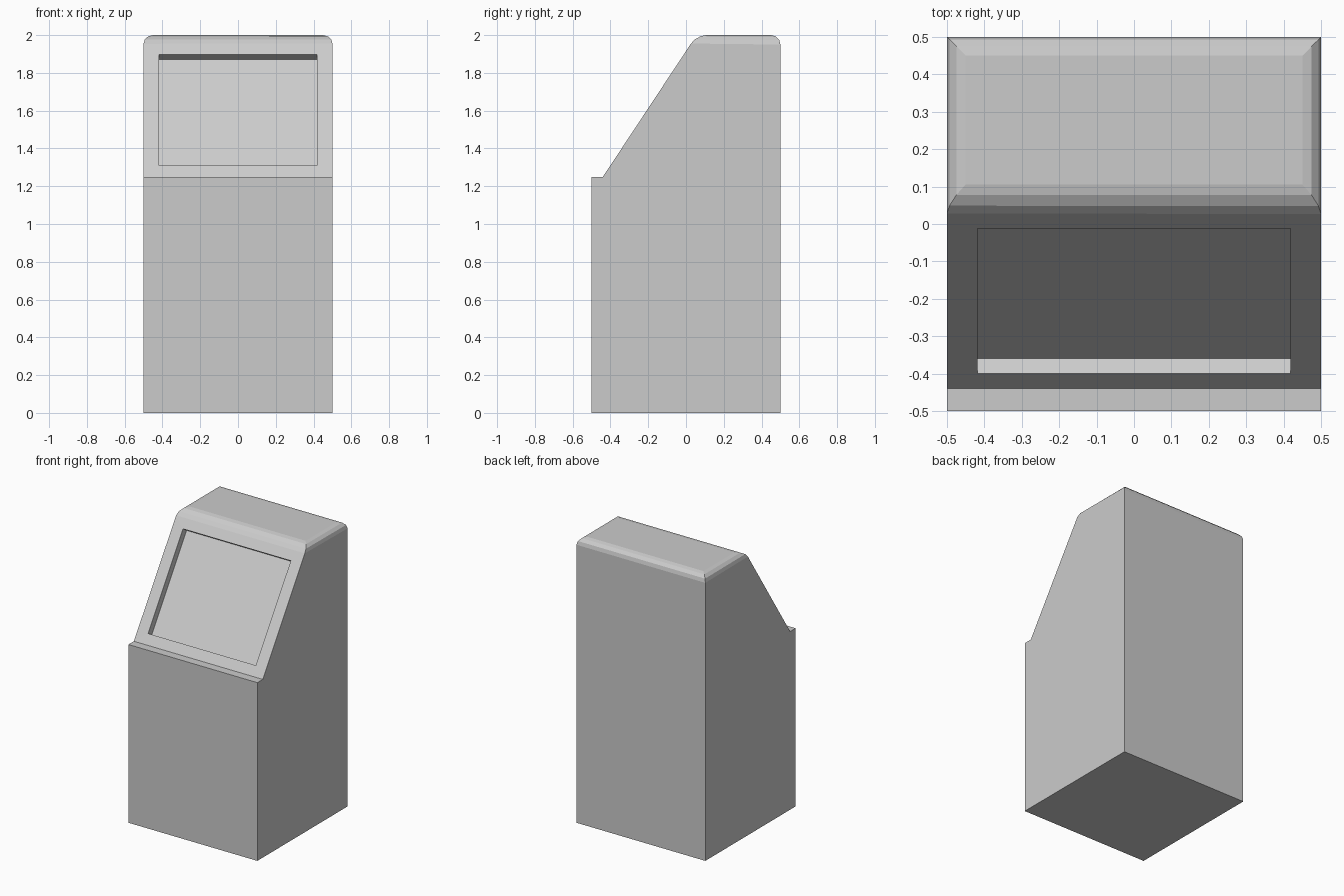
import bpy, bmesh
from mathutils import Vector

if "Cube" in bpy.data.objects:
    bpy.data.objects.remove(bpy.data.objects["Cube"])

LEDGE_Y, LEDGE_Z = -0.44, 1.25      # foot of the sloping front
CREST_Y, TOP_Z = 0.056, 2.0         # where the slope meets the top


def slope_y(z):
    return LEDGE_Y + (z - LEDGE_Z) * (CREST_Y - LEDGE_Y) / (TOP_Z - LEDGE_Z)


def find_face(bm, direction):
    direction = Vector(direction).normalized()
    faces = [f for f in bm.faces if f.normal.dot(direction) > 0.999]
    return max(faces, key=lambda f: f.calc_center_median().z)


bm = bmesh.new()

# Cabinet body: side profile swept across the width
profile = [(-0.5, 0), (0.5, 0), (0.5, TOP_Z), (CREST_Y, TOP_Z),
           (LEDGE_Y, LEDGE_Z), (-0.5, LEDGE_Z)]
side = bm.faces.new([bm.verts.new((-0.5, y, z)) for y, z in profile])
swept = bmesh.ops.extrude_face_region(bm, geom=[side])["geom"]
bmesh.ops.translate(bm, vec=(1, 0, 0),
                    verts=[v for v in swept if isinstance(v, bmesh.types.BMVert)])
bmesh.ops.recalc_face_normals(bm, faces=bm.faces[:])

# Rounded rim around the top
top = find_face(bm, (0, 0, 1))
bmesh.ops.bevel(bm, geom=list(top.edges), offset=0.05, offset_type='OFFSET',
                segments=3, profile=0.5, affect='EDGES')
bm.normal_update()

# Recessed screen in the sloping front
screen = find_face(bm, (0, LEDGE_Z - TOP_Z, CREST_Y - LEDGE_Y))
bmesh.ops.inset_region(bm, faces=[screen], thickness=0.07, use_even_offset=True)
middle = screen.calc_center_median().z
for v in screen.verts:
    z = 1.897 if v.co.z > middle else 1.311
    v.co = (0.418 if v.co.x > 0 else -0.418, slope_y(z), z)
bm.normal_update()
bmesh.ops.inset_individual(bm, faces=[screen], thickness=0, depth=-0.048)

mesh = bpy.data.meshes.new("kiosk_cabinet")
bm.to_mesh(mesh)
bm.free()
cabinet = bpy.data.objects.new("kiosk_cabinet", mesh)
bpy.context.collection.objects.link(cabinet)
